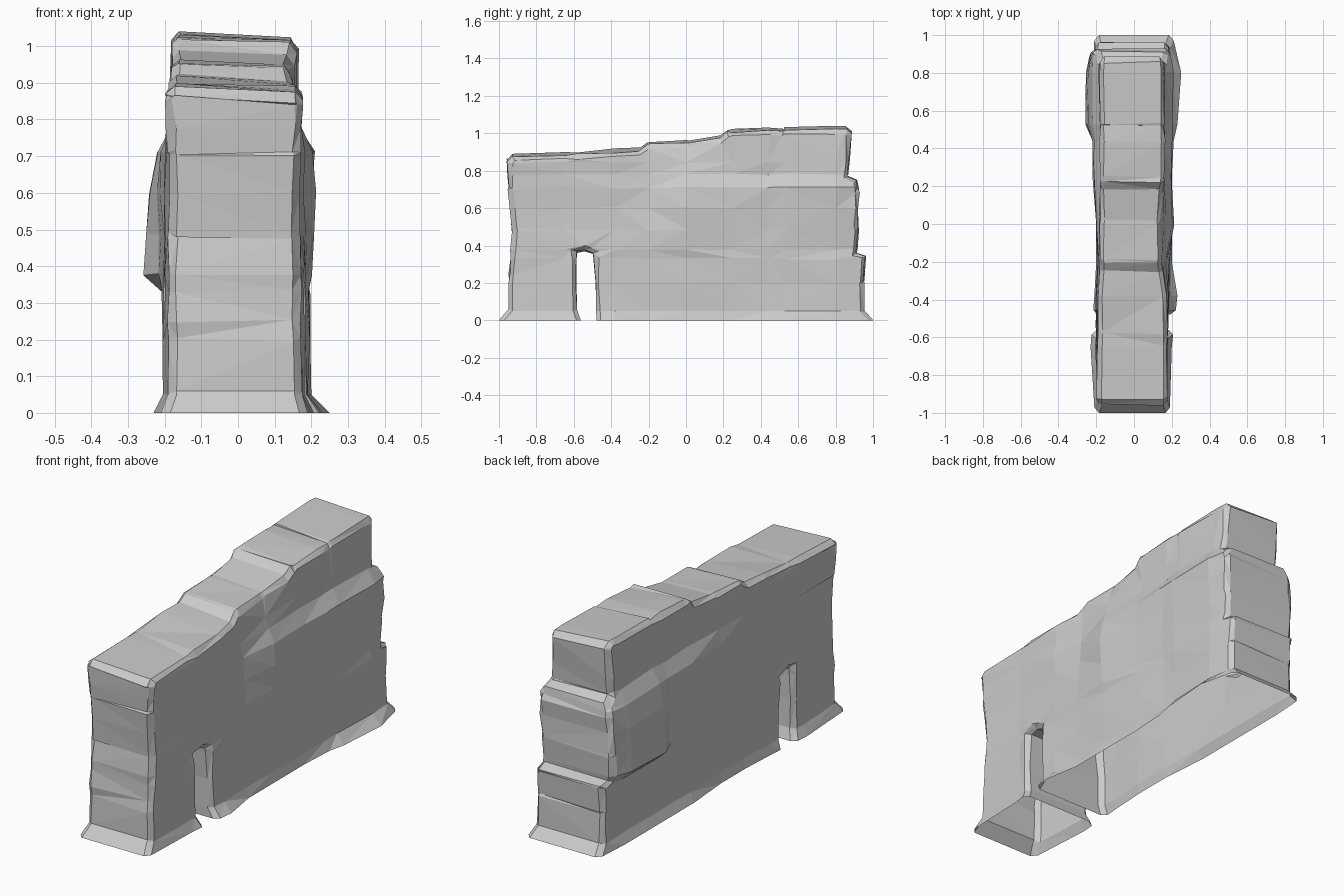
import bpy, bmesh, random
from mathutils import Vector

random.seed(4)

# Side silhouette (y, z) of the ruined wall with its narrow doorway
PROFILE = [(-1.083, -0.1), (-0.95, 0.06), (-0.945, 0.25), (-0.928, 0.48), (-0.95, 0.7),
           (-0.957, 0.862), (-0.93, 0.893), (-0.58, 0.903), (-0.25, 0.923), (-0.19, 0.958),
           (0.02, 0.968), (0.18, 0.988), (0.22, 1.022), (0.52, 1.03), (0.855, 1.037),
           (0.882, 1.012), (0.867, 0.772), (0.91, 0.748), (0.927, 0.69), (0.922, 0.5),
           (0.912, 0.365), (0.958, 0.345), (0.95, 0.21), (0.955, 0.052), (1.09, -0.1),
           (-0.475, -0.1), (-0.492, 0.355), (-0.54, 0.372), (-0.588, 0.365),
           (-0.582, 0.055), (-0.525, -0.1)]

# Half thickness of each side: columns follow YS, rows follow ZS
YS = [-0.95, -0.65, -0.38, -0.2, 0.0, 0.25, 0.44, 0.53, 0.8, 0.9]
ZS = [0.0, 0.05, 0.33, 0.38, 0.6, 0.71, 0.78, 1.0]
RIGHT = [[.19, .20, .23, .20, .20, .20, .21, .23, .25, .21],
         [.175, .18, .19, .185, .19, .19, .19, .19, .20, .19],
         [.17, .175, .185, .185, .195, .19, .185, .19, .195, .185],
         [.17, .175, .185, .19, .20, .19, .19, .19, .19, .18],
         [.165, .17, .18, .175, .21, .195, .195, .20, .20, .19],
         [.17, .175, .18, .165, .20, .20, .20, .205, .21, .19],
         [.175, .175, .175, .155, .17, .165, .16, .165, .165, .16],
         [.18, .175, .175, .14, .13, .16, .165, .16, .16, .155]]
LEFT = [[.21, .23, .21, .20, .20, .22, .22, .22, .22, .21],
        [.19, .205, .20, .19, .19, .20, .20, .20, .20, .20],
        [.19, .20, .20, .19, .195, .20, .205, .205, .205, .20],
        [.19, .20, .20, .195, .20, .21, .215, .255, .255, .235],
        [.185, .195, .20, .19, .20, .215, .22, .24, .24, .23],
        [.19, .195, .20, .19, .20, .21, .21, .22, .22, .215],
        [.195, .195, .195, .185, .185, .18, .18, .18, .185, .18],
        [.20, .19, .19, .18, .18, .18, .18, .18, .185, .18]]


def locate(levels, v):
    v = min(max(v, levels[0]), levels[-1])
    i = 0
    while i < len(levels) - 2 and v > levels[i + 1]:
        i += 1
    return i, (v - levels[i]) / (levels[i + 1] - levels[i])


def thickness(table, y, z):
    c, s = locate(YS, y)
    r, t = locate(ZS, z)
    low = table[r][c] * (1 - s) + table[r][c + 1] * s
    high = table[r + 1][c] * (1 - s) + table[r + 1][c + 1] * s
    return low * (1 - t) + high * t


def cut(bm, co, no, clear=False):
    bmesh.ops.bisect_plane(bm, geom=bm.verts[:] + bm.edges[:] + bm.faces[:], dist=1e-5,
                           plane_co=co, plane_no=no, clear_inner=clear)


# Extrude the silhouette to unit half-width
bm = bmesh.new()
a = [bm.verts.new((-1, y, z)) for y, z in PROFILE]
b = [bm.verts.new((1, y, z)) for y, z in PROFILE]
sides = [bm.faces.new(a), bm.faces.new(b[::-1])]
n = len(PROFILE)
for i in range(n):
    j = (i + 1) % n
    bm.faces.new((a[j], a[i], b[i], b[j]))
bmesh.ops.recalc_face_normals(bm, faces=bm.faces[:])

# Chamfered rim around both broad sides
bmesh.ops.inset_region(bm, faces=sides, thickness=0.022, use_boundary=True,
                       use_even_offset=True)
inner = {v for f in sides for v in f.verts}
for v in bm.verts:
    if v not in inner:
        v.co.x *= 0.88

# Open underside, then cuts that carry the stone relief
cut(bm, (0, 0, 0), (0, 0, 1), clear=True)
for z in ZS[1:-1] + [0.2, 0.485, 0.86]:
    cut(bm, (0, 0, z), (0, 0, 1))
for y in YS[1:-1]:
    cut(bm, (0, y, 0), (0, 1, 0))

# Give every point its thickness, a slight roughness and the sloping top
for v in bm.verts:
    x, y, z = v.co
    v.co.x = x * thickness(RIGHT if x > 0 else LEFT, y, z)
    if z > 0.1:
        k = 0.006
        v.co += Vector((random.uniform(-k, k) * 0.6, random.uniform(-k, k), random.uniform(-k, k)))
    if z > 0.84:
        v.co.z -= 0.05 * (v.co.x + 0.17)

bmesh.ops.triangulate(bm, faces=bm.faces[:])
bmesh.ops.recalc_face_normals(bm, faces=bm.faces[:])
mesh = bpy.data.meshes.new("ruined_wall")
bm.to_mesh(mesh)
bm.free()
wall = bpy.data.objects.new("ruined_wall", mesh)
bpy.context.collection.objects.link(wall)
